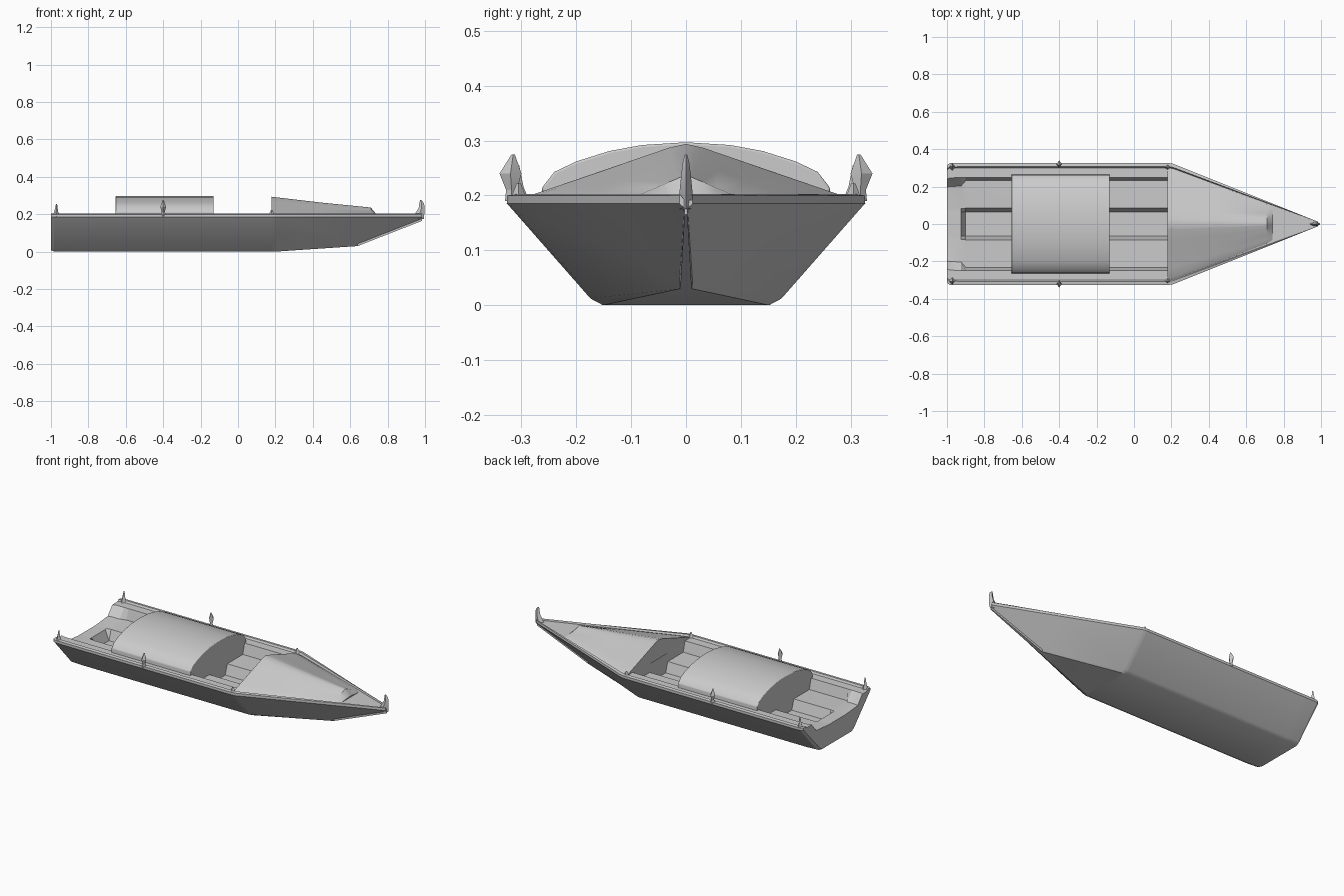
import bpy
import bmesh
from mathutils import Vector

cube = bpy.data.objects.get("Cube")
if cube:
    bpy.data.objects.remove(cube, do_unlink=True)

GREY = bpy.data.materials.new("light_grey")
GREY.use_nodes = True
GREY.diffuse_color = (0.6, 0.6, 0.6, 1)
GREY.node_tree.nodes["Principled BSDF"].inputs["Base Color"].default_value = (0.6, 0.6, 0.6, 1)


def finish(name, bm, bevel=0):
    """Turn a bmesh into a shaded, coloured object."""
    bmesh.ops.recalc_face_normals(bm, faces=bm.faces)
    mesh = bpy.data.meshes.new(name)
    bm.to_mesh(mesh)
    bm.free()
    mesh.materials.append(GREY)
    obj = bpy.data.objects.new(name, mesh)
    bpy.context.collection.objects.link(obj)
    if bevel:
        mod = obj.modifiers.new("rounded_edges", "BEVEL")
        mod.width = bevel
        mod.segments = 3
        mod.limit_method = "ANGLE"
    bpy.ops.object.select_all(action="DESELECT")
    bpy.context.view_layer.objects.active = obj
    obj.select_set(True)
    bpy.ops.object.shade_smooth_by_angle(angle=0.5)
    return obj


def loft(name, sections, bevel=0):
    """Bridge equal-length closed loops of points and cap both ends."""
    bm = bmesh.new()
    loops = [[bm.verts.new(p) for p in s] for s in sections]
    for a, b in zip(loops, loops[1:]):
        for i in range(len(a)):
            j = (i + 1) % len(a)
            bm.faces.new((a[i], a[j], b[j], b[i]))
    caps = [bm.faces.new(loops[0]), bm.faces.new(loops[-1])]
    bmesh.ops.triangulate(bm, faces=caps)
    return finish(name, bm, bevel)


def mirrored(x, half):
    """Closed loop from a half profile whose ends lie on the centre line."""
    return [Vector((x, y, z)) for y, z in half] + \
           [Vector((x, -y, z)) for y, z in reversed(half[1:-1])]


# Hull: flared sides, flat bottom, stepped cockpit, pointed bow
RIM, DECK = 0.2, 0.192
INSIDE = {
    "transom": [(0.76, DECK), (0.62, 0.14), (0.25, 0.13), (0.2, 0.13), (0, 0.13)],
    "cockpit": [(0.76, DECK), (0.71, 0.13), (0.26, 0.13), (0.2, 0.07), (0, 0.07)],
    "decked": [(0.76, DECK), (0.7, DECK), (0.26, DECK), (0.2, DECK), (0, DECK)],
}


def hull_section(x, beam, base, low, kind):
    outer = [(0, low), (base * 0.87, low), (base, low + 0.012),
             (beam, 0.185), (beam, RIM), (beam * 0.94, RIM + 0.003), (beam * 0.92, DECK)]
    return mirrored(x, outer + [(y * beam, z) for y, z in INSIDE[kind]])


loft("hull", [hull_section(*s) for s in (
    (-1.0, 0.315, 0.16, 0.008, "transom"),
    (-0.985, 0.325, 0.172, 0.002, "transom"),
    (-0.925, 0.326, 0.174, 0, "transom"),
    (-0.9, 0.326, 0.174, 0, "cockpit"),
    (0.18, 0.326, 0.174, 0, "cockpit"),
    (0.185, 0.326, 0.174, 0, "decked"),
    (0.21, 0.322, 0.168, 0.001, "decked"),
    (0.64, 0.15, 0.012, 0.03, "decked"),
    (0.985, 0.012, 0.003, 0.165, "decked"),
)])

# Arched cabin standing on the cockpit floor
ARCH = [(0, 0.297), (0.08, 0.292), (0.14, 0.281), (0.2, 0.262), (0.24, 0.243),
        (0.262, 0.215), (0.265, 0.18), (0.23, 0.12), (0.07, 0.06), (0, 0.06)]
loft("cabin", [mirrored(x, ARCH) for x in (-0.655, -0.13)], bevel=0.012)

# Ridged foredeck tapering to the bow
RIDGE = [(0, 1), (0.1, 0.93), (0.27, 0.75), (0.5, 0.5), (0.75, 0.24), (0.92, 0.06), (0.95, 0)]


def foredeck_section(x, beam, top):
    half = [(y * beam, DECK + z * (top - DECK)) for y, z in RIDGE]
    return mirrored(x, half + [(beam * 0.9, 0.18), (0, 0.18)])


loft("foredeck", [foredeck_section(*s) for s in (
    (0.18, 0.315, 0.294), (0.22, 0.305, 0.289), (0.45, 0.215, 0.262),
    (0.71, 0.11, 0.236), (0.74, 0.09, 0.2))])


# Small upright fittings along the rim
def spike(name, points):
    """Four-sided post through (x, y, z, half length, half width) rings."""
    loft(name, [[Vector((x + a, y, z)), Vector((x, y + b, z)),
                 Vector((x - a, y, z)), Vector((x, y - b, z))]
                for x, y, z, a, b in points])


for side, s in (("left", 1), ("right", -1)):
    spike(f"oarlock_{side}", [
        (-0.4, 0.318 * s, 0.19, 0.022, 0.012), (-0.4, 0.318 * s, 0.21, 0.008, 0.01),
        (-0.4, 0.32 * s, 0.24, 0.015, 0.02), (-0.4, 0.315 * s, 0.275, 0.003, 0.003)])
    spike(f"stern_post_{side}", [
        (-0.972, 0.305 * s, 0.185, 0.022, 0.022), (-0.972, 0.308 * s, 0.215, 0.01, 0.012),
        (-0.97, 0.308 * s, 0.255, 0.003, 0.004)])
    spike(f"foredeck_cleat_{side}", [
        (0.18, 0.305 * s, 0.185, 0.022, 0.018), (0.18, 0.305 * s, 0.222, 0.004, 0.004)])

# Curved stem post at the tip of the bow
spike("stem_post", [
    (0.96, 0, 0.175, 0.035, 0.012), (0.972, 0, 0.205, 0.024, 0.012),
    (0.982, 0, 0.235, 0.016, 0.009), (0.982, 0, 0.26, 0.012, 0.006),
    (0.977, 0, 0.275, 0.004, 0.002)])
